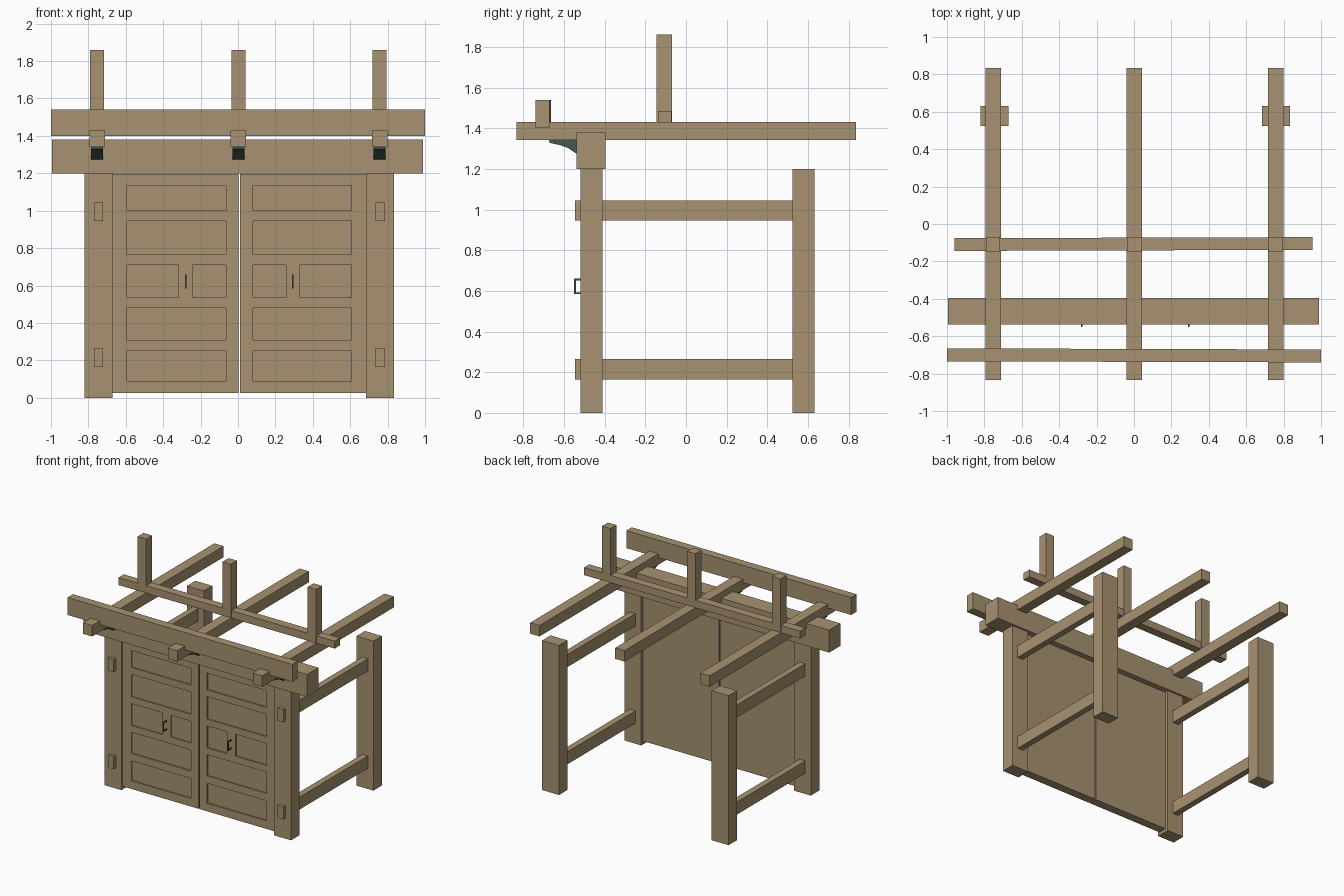
import bpy, bmesh
from mathutils import Vector, Matrix

if "Cube" in bpy.data.objects:
    bpy.data.objects.remove(bpy.data.objects["Cube"])


def material(name, rgb):
    m = bpy.data.materials.new(name)
    m.use_nodes = True
    m.diffuse_color = (*rgb, 1)
    m.node_tree.nodes["Principled BSDF"].inputs["Base Color"].default_value = (*rgb, 1)
    return m


WOOD = material("weathered wood", (0.39, 0.288, 0.164))
IRON = material("dark iron", (0.06, 0.095, 0.085))
CX = 0.007  # mirror line of the gate


def finish(bm, name, mat):
    bmesh.ops.recalc_face_normals(bm, faces=bm.faces)
    mesh = bpy.data.meshes.new(name)
    bm.to_mesh(mesh)
    bm.free()
    mesh.materials.append(mat)
    ob = bpy.data.objects.new(name, mesh)
    bpy.context.collection.objects.link(ob)
    return ob


def box_mesh(x, y, z):
    bm = bmesh.new()
    lo, hi = (Vector(map(f, (x, y, z))) for f in (min, max))
    bmesh.ops.create_cube(bm, size=1, matrix=Matrix.Translation((lo + hi) / 2)
                          @ Matrix.Diagonal((*(hi - lo), 1)))
    return bm


def box(name, x, y, z, mat=WOOD, turn=0):
    bm = box_mesh(x, y, z)
    centre = (sum(x) / 2, sum(y) / 2, 0)
    bmesh.ops.rotate(bm, cent=centre, matrix=Matrix.Rotation(turn, 3, "Z"), verts=bm.verts)
    return finish(bm, name, mat)


def around(c, width):
    return (c - width / 2, c + width / 2)


# Door leaf with sunken panels
ROWS = [(0.09, 0.25), (0.31, 0.48), (0.535, 0.71), (0.765, 0.945), (1.0, 1.135)]
INNER, OUTER, SPLIT = 0.072, 0.6, (0.25, 0.325)


def door(name, side):
    bm = box_mesh((CX + side * 0.004, CX + side * 0.68), (-0.505, -0.435), (0.025, 1.195))
    cuts = [((CX + side * u, 0, 0), (1, 0, 0)) for u in (INNER, OUTER, *SPLIT)]
    cuts += [((0, 0, z), (0, 0, 1)) for row in ROWS for z in row]
    for co, no in cuts:
        bmesh.ops.bisect_plane(bm, geom=bm.verts[:] + bm.edges[:] + bm.faces[:],
                               plane_co=co, plane_no=no)
    bm.normal_update()
    panels = []
    for f in bm.faces:
        c = f.calc_center_median()
        u = (c.x - CX) * side
        row = next((i for i, (a, b) in enumerate(ROWS) if a < c.z < b), None)
        stile = row == 2 and SPLIT[0] < u < SPLIT[1]
        if f.normal.y < -0.9 and INNER < u < OUTER and row is not None and not stile:
            panels.append(f)
    sunk = bmesh.ops.extrude_face_region(bm, geom=panels)["geom"]
    bmesh.ops.delete(bm, geom=panels, context="FACES")
    bmesh.ops.translate(bm, vec=(0, 0.01, 0),
                        verts=[g for g in sunk if isinstance(g, bmesh.types.BMVert)])
    bmesh.ops.dissolve_limit(bm, angle_limit=0.01, verts=bm.verts, edges=bm.edges)
    finish(bm, name, WOOD)


for side, label in ((-1, "right"), (1, "left")):
    # Posts and the side ties that run through the front post
    px = around(CX + side * 0.753, 0.15)
    box(f"{label}_front_post", px, (-0.52, -0.41), (0, 1.2))
    box(f"{label}_back_post", px, (0.525, 0.632), (0, 1.2))
    for level, z in (("lower", 0.215), ("upper", 0.995)):
        box(f"{label}_{level}_tie", around(CX + side * 0.753, 0.05),
            (-0.547, 0.53), around(z, 0.1))
    door(f"{label}_door", side)
    # Door pull: two stubs and a grip
    hx = around(CX + side * 0.287, 0.008)
    box(f"{label}_handle_grip", hx, (-0.55, -0.542), (0.585, 0.66), IRON)
    for part, z in (("bottom", 0.589), ("top", 0.656)):
        box(f"{label}_handle_{part}", hx, (-0.543, -0.504), around(z, 0.008), IRON)

# Long cross beams
box("main_beam", (-0.995, 0.99), (-0.538, -0.395), (1.2, 1.38))
box("front_fascia", (-1, 1), (-0.737, -0.668), (1.4, 1.54), turn=-0.003)
box("roof_purlin", (-0.96, 0.955), (-0.141, -0.073), (1.425, 1.485), turn=0.003)

# Rafters, upright stubs and curved brackets
BRACKET = [(-0.675, 1.345), (-0.67, 1.328), (-0.62, 1.317), (-0.58, 1.303),
           (-0.535, 1.272), (-0.52, 1.272), (-0.52, 1.345)]
for label, x in (("right", -0.753), ("middle", 0.0025), ("left", 0.757)):
    box(f"{label}_rafter", around(x, 0.083), (-0.833, 0.835), (1.342, 1.43))
    box(f"{label}_roof_upright", around(x, 0.075), (-0.146, -0.07), (1.42, 1.86))
    bm = bmesh.new()
    face = bm.faces.new([bm.verts.new((x - 0.032, y, z)) for y, z in BRACKET])
    ext = bmesh.ops.extrude_face_region(bm, geom=[face])["geom"]
    bmesh.ops.translate(bm, vec=(0.064, 0, 0),
                        verts=[g for g in ext if isinstance(g, bmesh.types.BMVert)])
    finish(bm, f"{label}_bracket", IRON)
